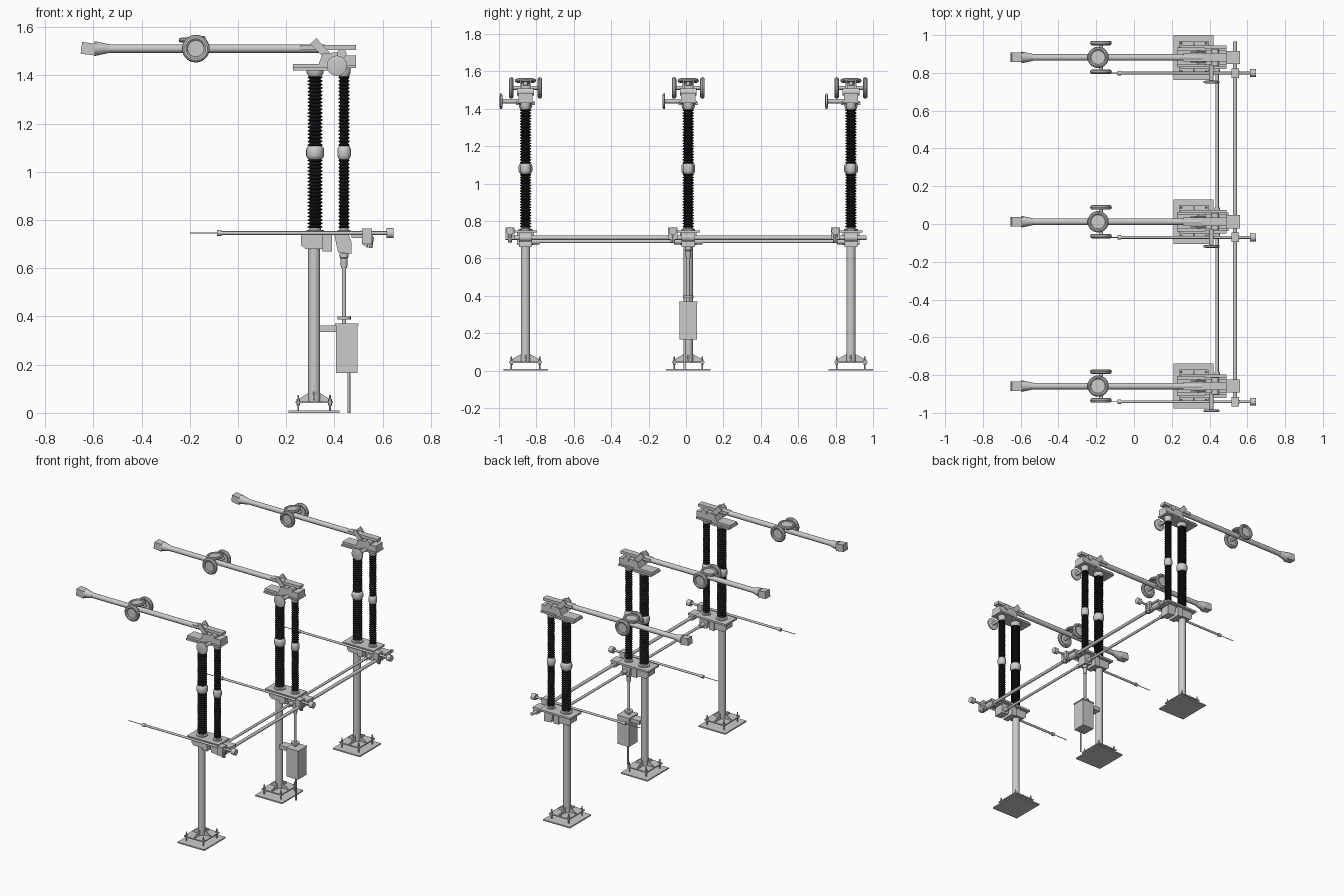
import bpy, bmesh, math
from mathutils import Vector, Matrix

if "Cube" in bpy.data.objects:
    bpy.data.objects.remove(bpy.data.objects["Cube"])

black = bpy.data.materials.new("insulator_black")
black.diffuse_color = (0.012, 0.014, 0.016, 1)
black.use_nodes = True
black.node_tree.nodes["Principled BSDF"].inputs["Base Color"].default_value = black.diffuse_color


def finish(name, bm, mat=None):
    bmesh.ops.recalc_face_normals(bm, faces=bm.faces)
    for f in bm.faces:
        f.smooth = True
    for e in bm.edges:
        e.smooth = len(e.link_faces) == 2 and e.calc_face_angle(0) < 0.6
    me = bpy.data.meshes.new(name)
    bm.to_mesh(me)
    bm.free()
    if mat:
        me.materials.append(mat)
    ob = bpy.data.objects.new(name, me)
    bpy.context.collection.objects.link(ob)
    return ob


def box(name, x0, x1, y0, y1, z0, z1, tilt=0):
    bm = bmesh.new()
    c = Vector(((x0 + x1) / 2, (y0 + y1) / 2, (z0 + z1) / 2))
    m = (Matrix.Translation(c) @ Matrix.Rotation(tilt, 4, 'Y')
         @ Matrix.Diagonal((x1 - x0, y1 - y0, z1 - z0, 1)))
    bmesh.ops.create_cube(bm, size=1, matrix=m)
    return finish(name, bm)


def lathe(name, prof, origin, axis=(0, 0, 1), n=20, mat=None, loop=False):
    """Revolve (radius, height) pairs about an axis through origin."""
    bm = bmesh.new()
    m = Matrix.Translation(origin) @ Vector(axis).to_track_quat('Z', 'Y').to_matrix().to_4x4()
    rings = [[bm.verts.new(m @ Vector((r * math.cos(t * math.tau / n), r * math.sin(t * math.tau / n), h)))
              for t in range(n)] for r, h in prof]
    pairs = list(zip(rings, rings[1:]))
    if loop:
        pairs.append((rings[-1], rings[0]))
    for a, b in pairs:
        for i in range(n):
            bm.faces.new((a[i], a[(i + 1) % n], b[(i + 1) % n], b[i]))
    if not loop:
        bm.faces.new(rings[0])
        bm.faces.new(rings[-1])
    return finish(name, bm, mat)


def rod(name, a, b, r, r2=None, n=16):
    d = Vector(b) - Vector(a)
    return lathe(name, [(r, 0), (r2 or r, d.length)], a, d, n)


def ring(name, c, axis, R, r):
    prof = [(R + r * math.cos(k * math.tau / 10), r * math.sin(k * math.tau / 10)) for k in range(10)]
    lathe(name, prof, c, axis, 28, loop=True)


def plate(name, pts, y0, y1):
    """Extrude an x-z outline along y."""
    bm = bmesh.new()
    f = bm.faces.new([bm.verts.new((x, y0, z)) for x, z in pts])
    ext = bmesh.ops.extrude_face_region(bm, geom=[f])['geom']
    bmesh.ops.translate(bm, vec=(0, y1 - y0, 0), verts=[v for v in ext if isinstance(v, bmesh.types.BMVert)])
    return finish(name, bm)


def insulator(x, y, r, name):
    for z0, z1 in ((0.765, 1.055), (1.105, 1.40)):
        n, prof = 20, []
        p = (z1 - z0) / n
        for k in range(n):
            z = z0 + k * p
            prof += [(r * .72, z), (r, z + p * .35), (r, z + p * .5), (r * .72, z + p * .9)]
        lathe(name + "_sheds", prof, (x, y, 0), mat=black, n=22)
    c = r * 1.2
    lathe(name + "_collar", [(r * .8, 1.05), (c * .9, 1.058), (c, 1.068), (c, 1.092), (c * .9, 1.102), (r * .8, 1.11)], (x, y, 0))
    lathe(name + "_foot", [(c, .75), (c, .757), (r * .8, .759), (r * .75, .775)], (x, y, 0))
    lathe(name + "_cap", [(r * .75, 1.39), (r, 1.402), (c * .95, 1.412), (c * .95, 1.432)], (x, y, 0))


def phase(cy):
    px = 0.316
    # footing, anchor bolts, post and gussets
    box("base_plate", .21, .42, cy - .119, cy + .119, 0, .009)
    box("post_flange", .238, .394, cy - .088, cy + .088, .04, .048)
    for sx in (-1, 1):
        for sy in (-1, 1):
            x, y = px + sx * .066, cy + sy * .075
            rod("anchor_bolt", (x, y, 0), (x, y, .075), .004, n=8)
            rod("anchor_nut", (x, y, .048), (x, y, .058), .008, n=6)
            rod("levelling_nut", (x, y, .03), (x, y, .04), .008, n=6)
        plate("post_gusset", [(px + sx * .02, .048), (px + sx * .07, .048), (px + sx * .07, .054), (px + sx * .02, .085)], cy - .004, cy + .004)
        g = plate("post_gusset", [(.02, .048), (.082, .048), (.082, .056), (.02, .09)], -.004, .004)
        g.data.transform(Matrix.Translation((px, cy, 0)) @ Matrix.Rotation(sx * math.pi / 2, 4, 'Z'))
    rod("post", (px, cy, .045), (px, cy, .735), .025, n=24)
    # mounting plate and brackets beneath it
    box("mount_plate", .245, .49, cy - .062, cy + .062, .737, .75)
    plate("post_bracket", [(.262, .737), (.262, .695), (.28, .68), (.365, .68), (.365, .737)], cy - .038, cy + .038)
    box("side_cleat", .35, .39, cy - .045, cy + .045, .67, .737)
    plate("gear_housing", [(.40, .737), (.415, .665), (.47, .66), (.47, .71), (.46, .737)], cy - .035, cy + .035)
    insulator(.32, cy, .031, "support_insulator")
    insulator(.44, cy, .0235, "drive_insulator")
    # head with side wheel
    plate("head_body", [(.228, 1.42), (.365, 1.42), (.385, 1.43), (.49, 1.43), (.49, 1.483), (.435, 1.483),
                        (.42, 1.497), (.35, 1.49), (.335, 1.447), (.228, 1.447)], cy - .038, cy + .038)
    box("head_tray", .228, .375, cy - .052, cy + .052, 1.42, 1.432)
    box("head_tray", .375, .49, cy - .048, cy + .048, 1.43, 1.442)
    rod("wheel_shaft", (.41, cy - .13, 1.44), (.41, cy - .03, 1.44), .012)
    lathe("side_wheel", [(.03, 0), (.042, .003), (.042, .012), (.03, .015)], (.41, cy - .138, 1.44), (0, 1, 0), 24)
    rod("pivot_hub", (.43, cy - .045, 1.49), (.43, cy + .045, 1.49), .02)
    for s in (-1, 1):
        plate("hinge_cheek", [(.30, 1.53), (.325, 1.555), (.365, 1.51), (.39, 1.485), (.345, 1.485)], cy + s * .026 - .004, cy + s * .026 + .004)
    # main blade
    rod("blade_tube", (-.55, cy, 1.511), (.36, cy, 1.511), .0175, n=12)
    box("blade_rail", .26, .49, cy - .022, cy + .022, 1.505, 1.525)
    rod("blade_cone", (-.535, cy, 1.511), (-.595, cy, 1.511), .018, .031, 20)
    box("blade_contact", -.65, -.59, cy - .025, cy + .025, 1.486, 1.535, .13)
    # shielding discs with rims around the blade
    bx = -.175
    for s in (-1, 1):
        y = cy + s * .076
        ring("side_shield_rim", (bx, y, 1.511), (0, 1, 0), .045, .0125)
        rod("side_shield_disc", (bx, y - .004, 1.511), (bx, y + .004, 1.511), .042, n=28)
    rod("shield_axle", (bx, cy - .076, 1.511), (bx, cy + .076, 1.511), .01)
    up = (-.09, 0, 1)
    ring("top_shield_rim", (-.19, cy, 1.55), up, .046, .0105)
    rod("top_shield_disc", (-.19, cy, 1.546), (-.1907, cy, 1.554), .042, n=28)
    rod("shield_stem", (-.185, cy, 1.515), (-.19, cy, 1.55), .01)
    # earthing blade with counterweight
    y, z = cy - .083, .746
    rod("earth_rod", (-.08, y, z), (.63, y, z), .0075, n=12)
    rod("earth_tip", (-.2, y, z), (-.07, y, z), .0025, n=8)
    rod("earth_collar", (-.088, y, z), (-.068, y, z), .012)
    rod("counterweight", (.615, y, z), (.645, y, z), .021)
    box("earth_clamp", .515, .555, y - .025, y + .025, .70, .765)
    rod("earth_clamp_bolt", (.545, y, .685), (.552, y, .73), .012, n=8)
    # linkage bearing on the phase
    box("bearing_arm", .47, .56, cy - .035, cy + .035, .725, .737)
    rod("bearing", (.535, cy - .035, .712), (.535, cy + .035, .712), .022)
    rod("crank_pin", (.44, cy, .68), (.44, cy, .74), .014)


phases = (-.858, .012, .882)
for cy in phases:
    phase(cy)

# coupling rods between phases
rod("earth_shaft", (.535, -.965, .71), (.535, .965, .71), .011)
for a, b in zip(phases, phases[1:]):
    rod("coupling_rod", (.44, a + .06, .69), (.44, b - .06, .69), .009)
    for y in (a + .035, b - .075):
        rod("coupling_end", (.44, y, .69), (.44, y + .04, .69), .015)

# drive cabinet, shaft and conduit on the middle post
cy = phases[1]
box("drive_cabinet", .406, .495, cy - .047, cy + .047, .165, .365)
box("cabinet_lid", .402, .499, cy - .05, cy + .05, .362, .37)
box("cabinet_bracket", .335, .41, cy - .03, cy + .03, .335, .362)
rod("conduit", (.46, cy - .02, 0), (.46, cy - .02, .17), .006, n=12)
rod("drive_shaft", (.44, cy, .365), (.44, cy, .68), .009)
rod("lower_coupling", (.44, cy, .388), (.44, cy, .4), .028)
lathe("upper_coupling", [(.011, .6), (.014, .61), (.014, .64), (.018, .645), (.018, .662)], (.44, cy, 0))
